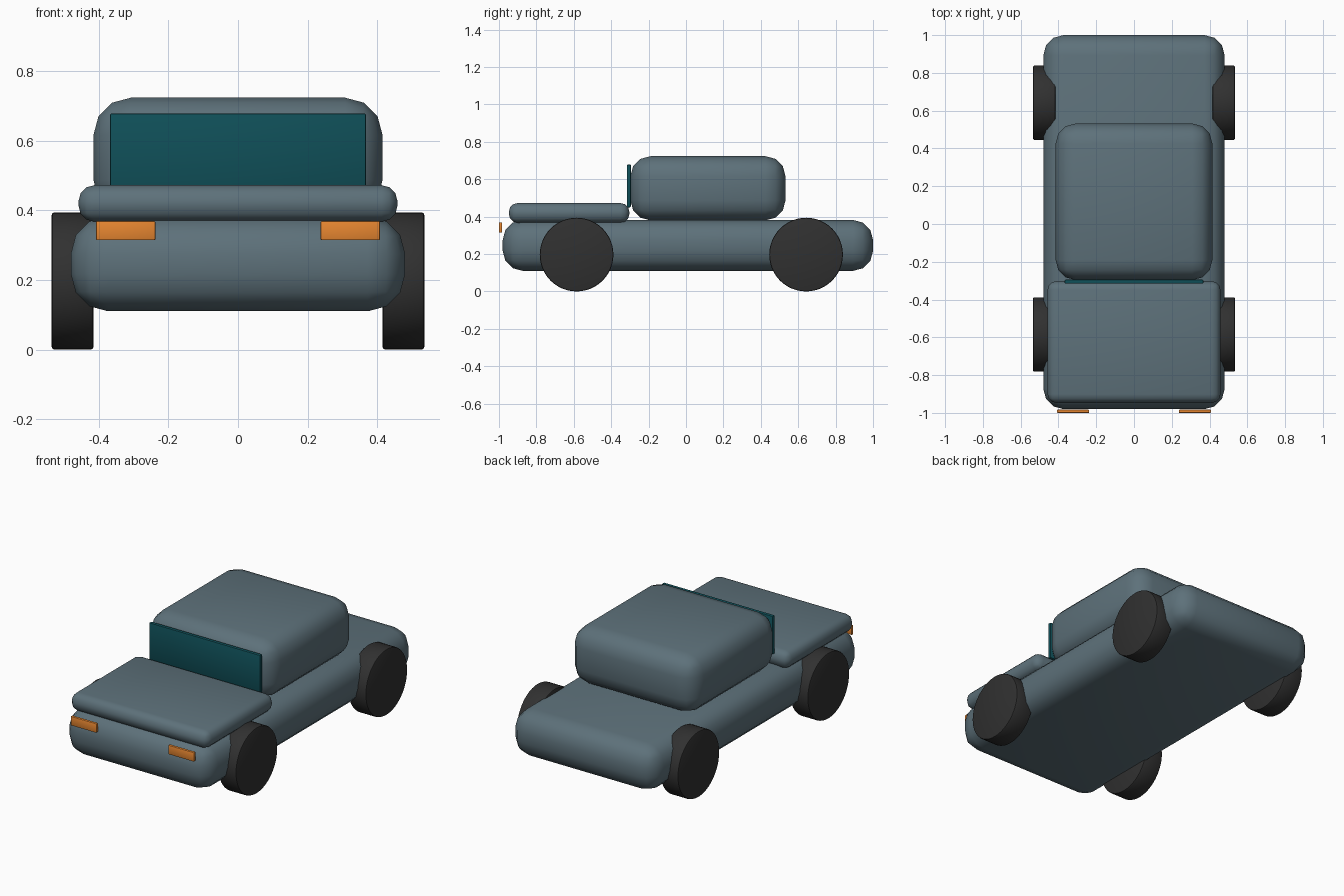
import bpy
import math

default = bpy.data.objects.get("Cube")
if default:
    bpy.data.objects.remove(default, do_unlink=True)


def material(name, rgb):
    mat = bpy.data.materials.new(name)
    mat.use_nodes = True
    color = (*rgb, 1.0)
    mat.diffuse_color = color
    mat.node_tree.nodes["Principled BSDF"].inputs["Base Color"].default_value = color
    return mat


slate = material("slate_paint", (0.11, 0.165, 0.195))
teal = material("teal_glass", (0.005, 0.08, 0.10))
orange = material("orange_lamp", (0.80, 0.24, 0.03))
rubber = material("black_rubber", (0.03, 0.03, 0.03))


def finish(obj, name, mat, bevel, segments):
    """Name, colour, round and smooth the active object."""
    obj.name = name
    obj.data.materials.append(mat)
    bpy.ops.object.transform_apply(location=False, rotation=True, scale=True)
    mod = obj.modifiers.new("rounding", "BEVEL")
    mod.width = bevel
    mod.segments = segments
    mod.limit_method = "ANGLE"
    mod.angle_limit = math.radians(40)
    bpy.ops.object.modifier_apply(modifier=mod.name)
    bpy.ops.object.shade_smooth_by_angle(angle=math.radians(40))


def box(name, mat, x, y, z, bevel, segments=3):
    """Rounded box spanning the given (min, max) ranges."""
    spans = (x, y, z)
    bpy.ops.mesh.primitive_cube_add(size=1, location=[(a + b) / 2 for a, b in spans])
    obj = bpy.context.object
    obj.scale = [b - a for a, b in spans]
    finish(obj, name, mat, bevel, segments)


def wheel(name, x, y):
    bpy.ops.mesh.primitive_cylinder_add(
        vertices=48, radius=0.197, depth=0.12,
        location=(x, y, 0.197), rotation=(0, math.pi / 2, 0))
    finish(bpy.context.object, name, rubber, 0.008, 2)


# Bodywork
box("body", slate, (-0.48, 0.48), (-0.98, 1.0), (0.11, 0.382), 0.107)
box("hood", slate, (-0.458, 0.458), (-0.947, -0.303), (0.367, 0.472), 0.046)
box("cabin", slate, (-0.415, 0.415), (-0.297, 0.532), (0.38, 0.723), 0.107)
box("windshield", teal, (-0.367, 0.367), (-0.316, -0.295), (0.45, 0.678), 0.004, 2)

# Paired lamps and wheels
for side, s in (("left", 1), ("right", -1)):
    box(side + "_headlight", orange, sorted((s * 0.237, s * 0.408)),
        (-1.0, -0.983), (0.314, 0.369), 0.004, 2)
    wheel("front_" + side + "_wheel", s * 0.475, -0.585)
    wheel("rear_" + side + "_wheel", s * 0.475, 0.642)
